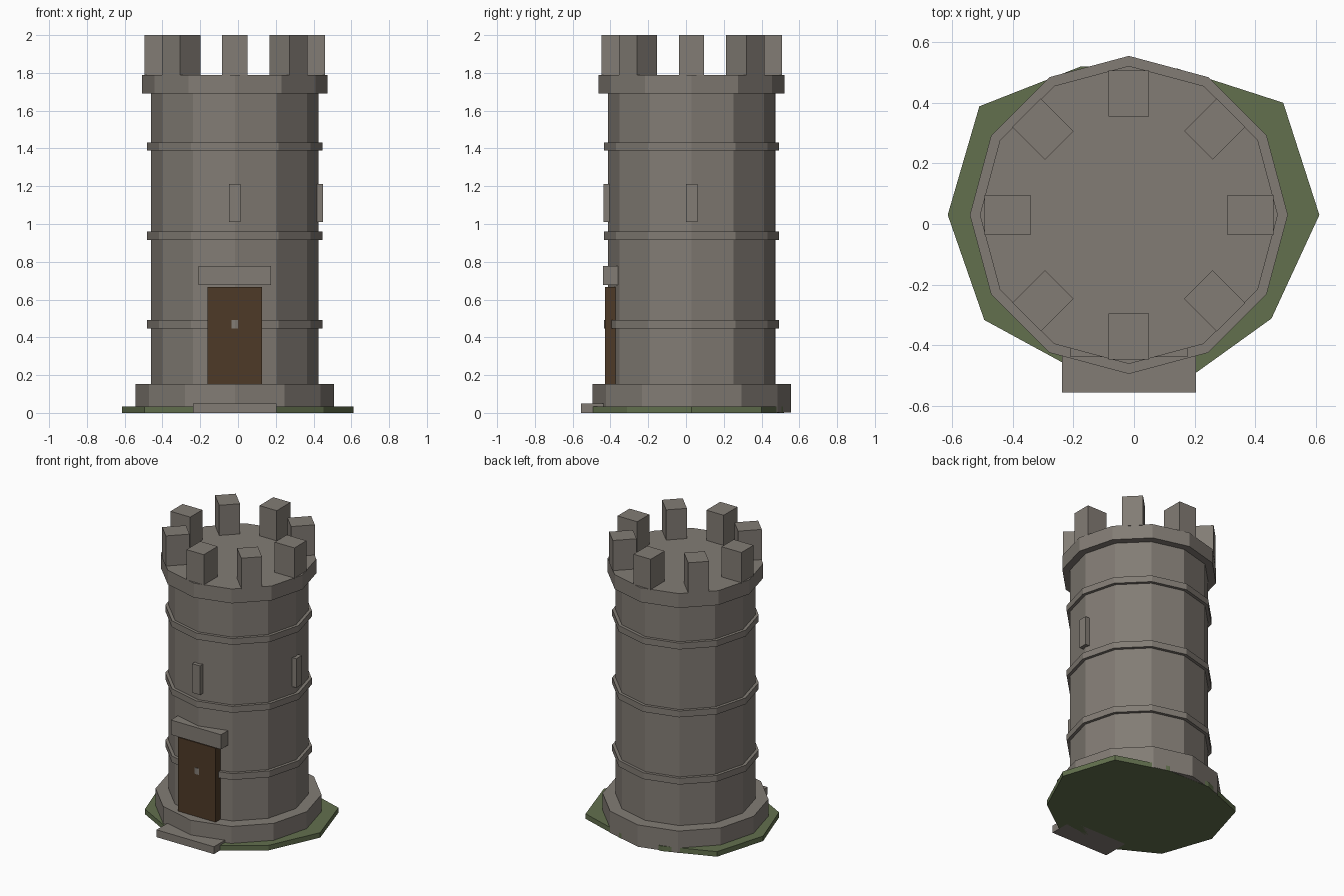
import bpy, bmesh
from math import radians, sin, cos
from mathutils import Matrix, Vector

if "Cube" in bpy.data.objects:
    bpy.data.objects.remove(bpy.data.objects["Cube"])

CX, CY = -0.017, 0.03  # tower axis
WALL = 0.4425          # wall radius


def material(name, rgb):
    mat = bpy.data.materials.new(name)
    mat.use_nodes = True
    mat.diffuse_color = (*rgb, 1)
    mat.node_tree.nodes["Principled BSDF"].inputs["Base Color"].default_value = (*rgb, 1)
    return mat


stone = material("stone", (0.225, 0.202, 0.177))
grass = material("grass green", (0.123, 0.163, 0.076))
wood = material("dark wood", (0.076, 0.042, 0.02))


def finish(name, bm, mat):
    bmesh.ops.recalc_face_normals(bm, faces=bm.faces)
    mesh = bpy.data.meshes.new(name)
    bm.to_mesh(mesh)
    bm.free()
    mesh.materials.append(mat)
    obj = bpy.data.objects.new(name, mesh)
    bpy.context.collection.objects.link(obj)
    return obj


def prism(name, radii, z0, z1, mat):
    """Upright prism around the tower axis, one radius per corner."""
    bm = bmesh.new()
    step = radians(360 / len(radii))
    ring = [bm.verts.new((CX + r * cos(i * step), CY + r * sin(i * step), z0))
            for i, r in enumerate(radii)]
    face = bm.faces.new(ring)
    top = bmesh.ops.extrude_face_region(bm, geom=[face], use_keep_orig=True)["geom"]
    bmesh.ops.translate(bm, vec=(0, 0, z1 - z0),
                        verts=[v for v in top if isinstance(v, bmesh.types.BMVert)])
    return finish(name, bm, mat)


def radial_box(name, angle, inner, outer, width, z0, z1, mat):
    """Box pointing outwards from the tower axis at the given angle."""
    bm = bmesh.new()
    place = (Matrix.Translation((CX, CY, 0))
             @ Matrix.Rotation(radians(angle), 4, "Z")
             @ Matrix.Translation(((inner + outer) / 2, 0, (z0 + z1) / 2))
             @ Matrix.Diagonal(Vector((outer - inner, width, z1 - z0, 1))))
    bmesh.ops.create_cube(bm, size=1, matrix=place)
    return finish(name, bm, mat)


# Uneven ten-sided patch of grass
prism("grass_patch", [0.629, 0.63, 0.509, 0.515, 0.61, 0.598, 0.59, 0.542, 0.58, 0.582],
      0, 0.035, grass)

# Twelve-sided tower
prism("tower_base", [0.525] * 12, 0.001, 0.153, stone)
prism("tower_wall", [WALL] * 12, 0.15, 1.70, stone)
prism("parapet", [0.492] * 12, 1.69, 1.79, stone)
for i, z in enumerate((0.47, 0.938, 1.41)):
    prism(f"stone_band_{i + 1}", [0.4635] * 12, z - 0.022, z + 0.022, stone)

# Eight battlement blocks
for i in range(8):
    radial_box(f"battlement_{i + 1}", i * 45, 0.325, 0.477, 0.133, 1.785, 2.0, stone)

# Doorway at the front
FRONT = -90
radial_box("door", FRONT, 0.36, 0.4588, 0.29, 0.15, 0.667, wood)
radial_box("door_lintel", FRONT, 0.385, 0.469, 0.386, 0.676, 0.778, stone)
radial_box("door_step", FRONT, 0.40, 0.586, 0.442, 0, 0.051, stone)

# Narrow slits at the front and left
for name, angle in (("front_slit", FRONT), ("left_slit", 0)):
    radial_box(name, angle, 0.40, 0.466, 0.06, 1.01, 1.212, stone)
